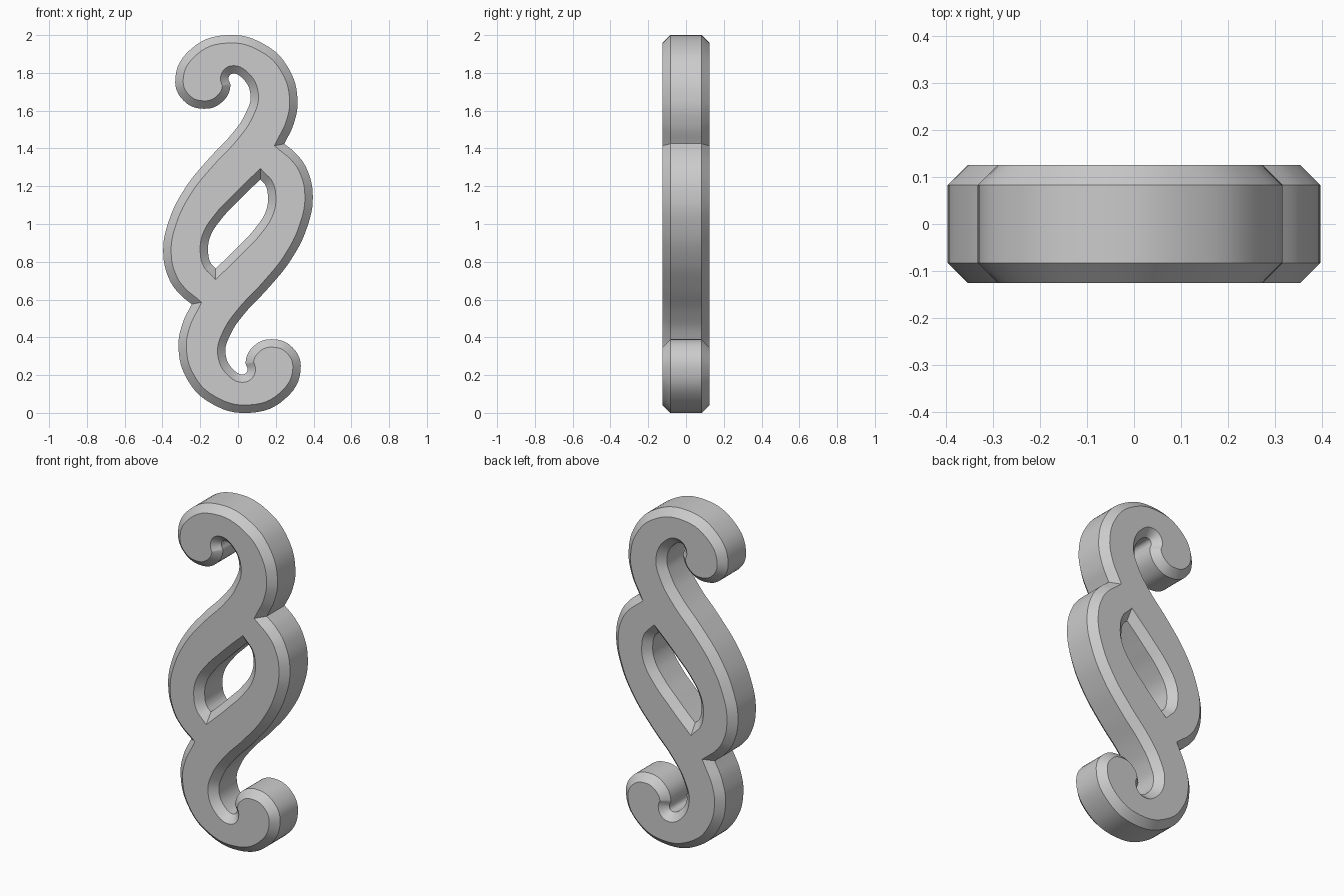
import bpy
import math

cube = bpy.data.objects.get("Cube")
if cube:
    bpy.data.objects.remove(cube, do_unlink=True)

BEVEL = 0.042
HALF_DEPTH = 0.125

grey = bpy.data.materials.new("plain grey")
grey.use_nodes = True
colour = (0.6, 0.6, 0.6, 1)
grey.diffuse_color = colour
grey.node_tree.nodes["Principled BSDF"].inputs["Base Color"].default_value = colour

# Half outlines around the centre; the first point of each is a sharp corner
outer_half = [
    (0.245, 0.425), (0.295, 0.53), (0.315, 0.66), (0.27, 0.82), (0.15, 0.945),
    (-0.06, 1.0), (-0.25, 0.925), (-0.332, 0.77), (-0.29, 0.655), (-0.18, 0.61),
    (-0.085, 0.645), (-0.04, 0.73), (-0.05, 0.775), (-0.032, 0.795), (0.02, 0.775),
    (0.066, 0.685), (0.04, 0.585), (-0.03, 0.48), (-0.16, 0.34), (-0.28, 0.19),
    (-0.365, 0.02), (-0.396, -0.145), (-0.365, -0.29), (-0.31, -0.37)]
hole_half = [
    (0.118, 0.235), (0.065, 0.185), (0.0, 0.12), (-0.085, 0.03),
    (-0.148, -0.07), (-0.158, -0.15), (-0.145, -0.205)]


def add_outline(curve, half):
    """Closed spline from a half outline and its half-turn copy."""
    points = half + [(-x, -z) for x, z in half]
    spline = curve.splines.new('BEZIER')
    spline.bezier_points.add(len(points) - 1)
    spline.use_cyclic_u = True
    for i, (x, z) in enumerate(points):
        p = spline.bezier_points[i]
        p.co = (x, z, 0)
        kind = 'VECTOR' if i % len(half) == 0 else 'AUTO'
        p.handle_left_type = p.handle_right_type = kind


# Filled profile with chamfered rims
curve = bpy.data.curves.new("scroll_profile", 'CURVE')
curve.dimensions = '2D'
curve.fill_mode = 'BOTH'
curve.resolution_u = 6
curve.extrude = HALF_DEPTH - BEVEL
curve.bevel_depth = BEVEL
curve.bevel_resolution = 0
curve.offset = -BEVEL
add_outline(curve, outer_half)
add_outline(curve, hole_half)
curve.materials.append(grey)

scroll = bpy.data.objects.new("scroll_ornament", curve)
bpy.context.collection.objects.link(scroll)
scroll.rotation_euler = (math.pi / 2, 0, 0)
scroll.location = (0, 0, 1)

# Mesh with smooth walls and crisp chamfer edges
bpy.ops.object.select_all(action='DESELECT')
scroll.select_set(True)
bpy.context.view_layer.objects.active = scroll
bpy.ops.object.convert(target='MESH')
bpy.ops.object.shade_smooth_by_angle(angle=math.radians(30))
